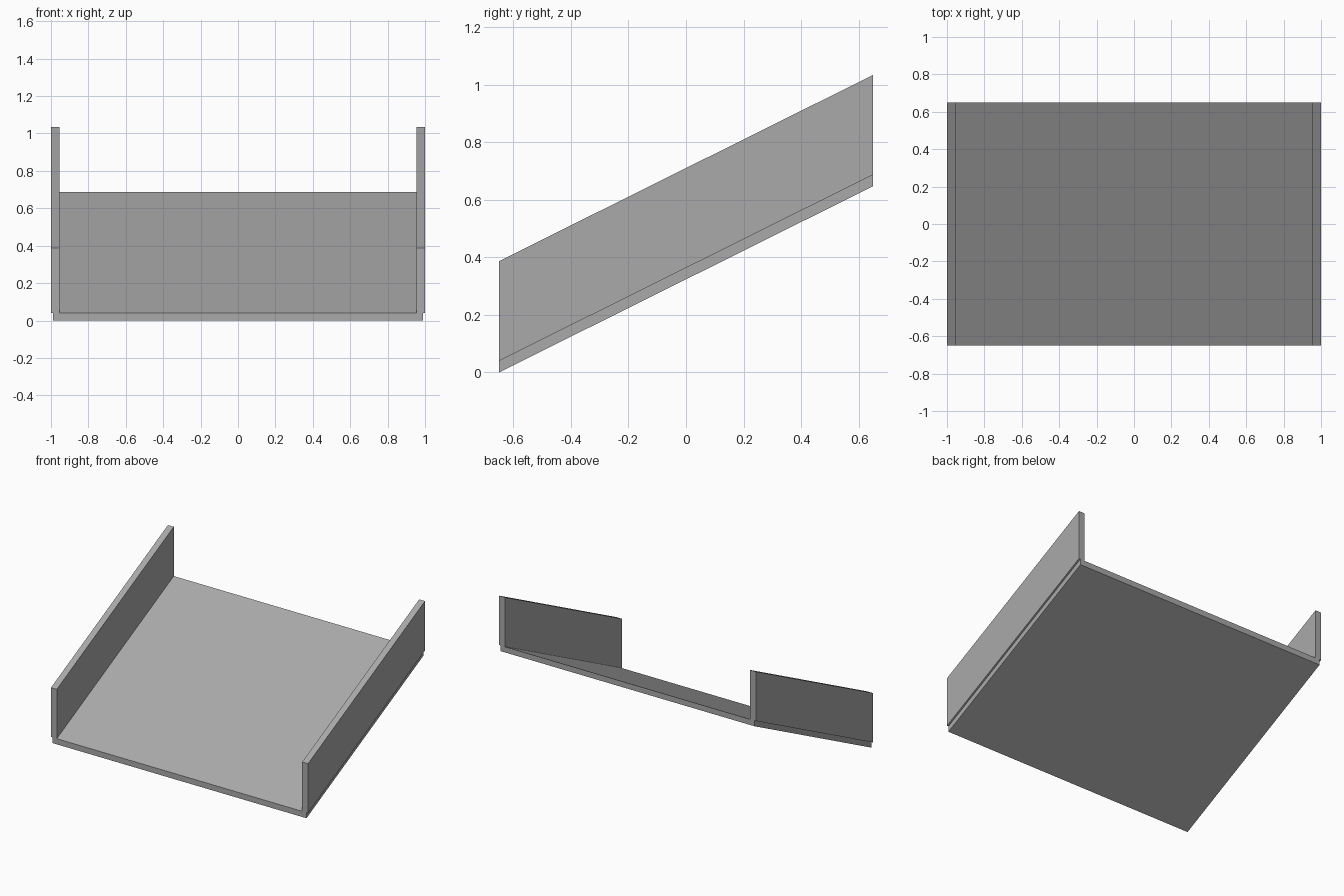
import bpy
import bmesh

cube = bpy.data.objects.get("Cube")
if cube:
    bpy.data.objects.remove(cube, do_unlink=True)

HALF_DEPTH = 0.65
RISE = 0.647

grey = bpy.data.materials.new("plain grey")
grey.use_nodes = True
colour = (0.4, 0.4, 0.4, 1)
grey.diffuse_color = colour
grey.node_tree.nodes["Principled BSDF"].inputs["Base Color"].default_value = colour


def sloped_slab(name, x0, x1, z0, z1):
    """Box with upright ends, sheared so that it climbs towards the back."""
    bm = bmesh.new()
    bmesh.ops.create_cube(bm, size=1)
    for v in bm.verts:
        back = v.co.y > 0
        v.co.x = x1 if v.co.x > 0 else x0
        v.co.z = (z1 if v.co.z > 0 else z0) + (RISE if back else 0)
        v.co.y = HALF_DEPTH if back else -HALF_DEPTH
    mesh = bpy.data.meshes.new(name)
    bm.to_mesh(mesh)
    bm.free()
    mesh.materials.append(grey)
    obj = bpy.data.objects.new(name, mesh)
    bpy.context.collection.objects.link(obj)


# Ramp floor, slightly narrower than the outer wall faces
sloped_slab("ramp_floor", -0.988, 0.988, 0, 0.04)

# Side walls standing on the floor edges
sloped_slab("left_wall", 0.955, 1, 0.04, 0.387)
sloped_slab("right_wall", -1, -0.955, 0.04, 0.387)
